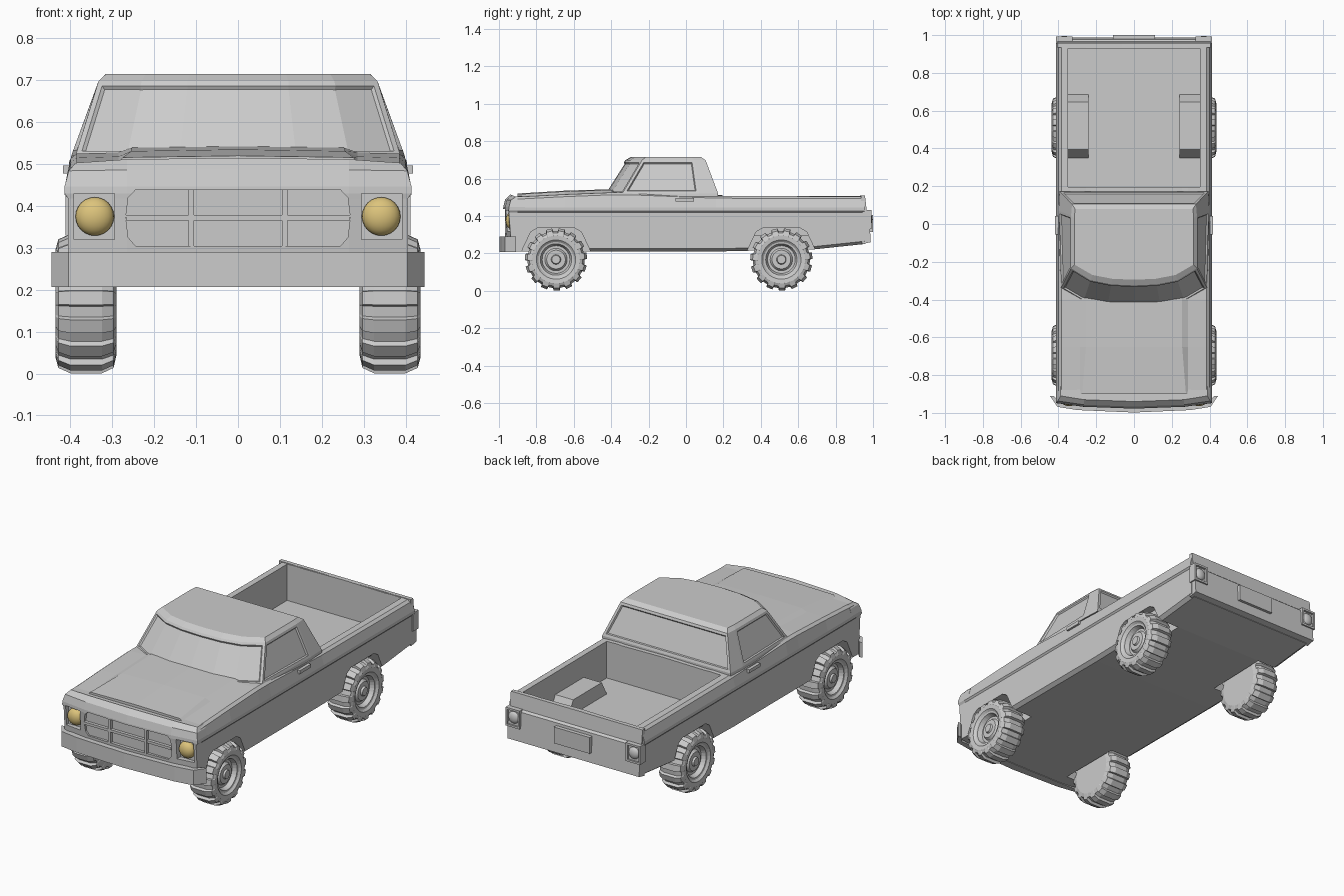
import bpy, bmesh, math
from mathutils import Vector

if "Cube" in bpy.data.objects:
    bpy.data.objects.remove(bpy.data.objects["Cube"])


def finish(name, bm):
    bmesh.ops.recalc_face_normals(bm, faces=bm.faces)
    me = bpy.data.meshes.new(name)
    bm.to_mesh(me)
    bm.free()
    ob = bpy.data.objects.new(name, me)
    bpy.context.collection.objects.link(ob)
    return ob


def mirror_ring(half):
    return half + [(-x, y, z) for x, y, z in reversed(half) if abs(x) > 1e-6]


def loft_bm(rings):
    bm = bmesh.new()
    rows = [[bm.verts.new(p) for p in r] for r in rings]
    n = len(rows[0])
    for a, b in zip(rows, rows[1:]):
        for i in range(n):
            j = (i + 1) % n
            bm.faces.new((a[i], a[j], b[j], b[i]))
    bm.faces.new(rows[0])
    bm.faces.new(rows[-1])
    bmesh.ops.recalc_face_normals(bm, faces=bm.faces)
    return bm


def loft(name, rings):
    return finish(name, loft_bm(rings))


def prism_x(name, pts, x0, x1):
    return loft(name, [[(x, y, z) for y, z in pts] for x in (x0, x1)])


def prism_y(name, pts, y0, y1):
    return loft(name, [[(x, y, z) for x, z in pts] for y in (y0, y1)])


def box(name, x0, x1, y0, y1, z0, z1):
    return prism_x(name, [(y0, z0), (y1, z0), (y1, z1), (y0, z1)], x0, x1)


def cut(ob, cutters):
    for c in cutters:
        m = ob.modifiers.new("cut", 'BOOLEAN')
        m.operation, m.solver, m.object = 'DIFFERENCE', 'EXACT', c
        bpy.context.view_layer.objects.active = ob
        bpy.ops.object.modifier_apply(modifier=m.name)
    for c in cutters:
        bpy.data.objects.remove(c)


def ball(name, loc, r, ry):
    bm = bmesh.new()
    bmesh.ops.create_uvsphere(bm, u_segments=24, v_segments=12, radius=1)
    for v in bm.verts:
        v.co = Vector((v.co.x * r, v.co.y * ry, v.co.z * r)) + Vector(loc)
    for f in bm.faces:
        f.smooth = True
    return finish(name, bm)


WHEELS = (-0.695, 0.51)
SIDES = (-1, 1)


# Main body: cross-sections along the length (y, hood height, fender height, bottom)
def section(y, zt, zf, zb):
    return mirror_ring([(0, y, zt), (0.255 + 0.02 * (y < -0.8), y, zt - 0.004), (0.285, y, zf),
                        (0.385, y, zf - 0.003), (0.40, y, zf - 0.015), (0.414, y, 0.445),
                        (0.414, y, 0.427), (0.406, y, 0.418), (0.406, y, zb + 0.015),
                        (0.385, y, zb), (0, y, zb)])


body = loft("body", [section(*s) for s in (
    (-0.90, 0.520, 0.505, 0.21), (-0.65, 0.535, 0.518, 0.21), (-0.40, 0.543, 0.528, 0.21),
    (-0.30, 0.53, 0.528, 0.21), (0.16, 0.512, 0.51, 0.21), (0.69, 0.51, 0.508, 0.222),
    (0.955, 0.51, 0.508, 0.25))])


def arch(y, s, name="arch_cutter"):
    pts = [(y - 0.19, 0.15), (y - 0.18, 0.22), (y - 0.135, 0.315), (y - 0.10, 0.335),
           (y + 0.10, 0.335), (y + 0.135, 0.315), (y + 0.18, 0.22), (y + 0.19, 0.15)]
    return prism_x(name, pts, s * 0.275, s * 0.5)


cut(body, [box("bed_cutter", -0.35, 0.35, 0.195, 0.93, 0.305, 0.6)] +
    [arch(y, s) for y in WHEELS for s in SIDES])


# Nose: bowed front outline lofted upward and rolled into the hood
def nose_ring(z, y0, w, drop=0.0):
    return mirror_ring([(0, y0, z), (0.265, y0 + 0.01, z - drop * 0.3), (w, y0 + 0.03, z - drop),
                        (w, -0.86, z - drop), (0, -0.86, z)])


nose = loft("nose", [nose_ring(0.21, -0.962, 0.406), nose_ring(0.418, -0.977, 0.406),
                     nose_ring(0.43, -0.978, 0.414), nose_ring(0.447, -0.977, 0.414),
                     nose_ring(0.487, -0.967, 0.404, 0.003), nose_ring(0.515, -0.94, 0.388, 0.012)])
grille_pts = [(-0.245, 0.305), (0.245, 0.305), (0.262, 0.325), (0.268, 0.372), (0.262, 0.42),
              (0.245, 0.438), (-0.245, 0.438), (-0.262, 0.42), (-0.268, 0.372), (-0.262, 0.325)]
cutters = [prism_y("grille_cutter", grille_pts, -1.1, -0.95)]
for s in SIDES:
    cutters.append(box("lamp_cutter", s * 0.295, s * 0.392, -1.1, -0.925, 0.32, 0.43))
    cutters.append(arch(WHEELS[0], s))
cut(nose, cutters)

# Grille bars
box("grille_bar_middle", -0.267, 0.267, -0.967, -0.94, 0.365, 0.379)
for s in SIDES:
    box("grille_bar_upright", s * 0.105, s * 0.118, -0.968, -0.94, 0.303, 0.44)

# Headlights
yellow = bpy.data.materials.new("lamp_yellow")
yellow.diffuse_color = (0.72, 0.55, 0.20, 1)
yellow.use_nodes = True
yellow.node_tree.nodes["Principled BSDF"].inputs["Base Color"].default_value = yellow.diffuse_color
for s in SIDES:
    ball("headlight", (s * 0.342, -0.932, 0.375), 0.046, 0.032).data.materials.append(yellow)

# Front bumper: wrapped bar
plan = [(0, -0.998), (0.30, -0.985), (0.405, -0.968), (0.445, -0.91),
        (0.425, -0.91), (0.39, -0.945), (0, -0.95)]
loft("front_bumper", [mirror_ring([(x, y, z) for x, y in plan]) for z in (0.207, 0.29)])

# Cab: windshield, side windows and rear window inset from the lofted shell
def cab_ring(z, pts):
    return mirror_ring([(x, y, z) for x, y in pts])


base = [(0, -0.438), (0.14, -0.434), (0.27, -0.41), (0.39, -0.34), (0.40, 0.07), (0.395, 0.172), (0, 0.172)]
eave = [(0, -0.325), (0.12, -0.32), (0.23, -0.298), (0.333, -0.235), (0.333, 0.045), (0.328, 0.105), (0, 0.105)]
roof = [(0, -0.295), (0.115, -0.29), (0.22, -0.27), (0.315, -0.215), (0.316, 0.03), (0.312, 0.08), (0, 0.08)]
bm = loft_bm([cab_ring(0.505, base), cab_ring(0.52, [(x * 0.995, y) for x, y in base]),
              cab_ring(0.698, eave), cab_ring(0.715, roof)])
walls = [f for f in bm.faces if 0.58 < f.calc_center_median().z < 0.65 and len(f.verts) == 4]
front = [f for f in walls if f.calc_center_median().y < -0.25]
rear = [f for f in walls if f.calc_center_median().y > 0.12]
sides = [f for f in walls if abs(f.calc_center_median().x) > 0.3 and abs(f.calc_center_median().y + 0.115) < 0.05]
for group in (front, rear, sides):
    bmesh.ops.inset_region(bm, faces=group, thickness=0.014, depth=0.0, use_even_offset=True)
    bmesh.ops.inset_region(bm, faces=group, thickness=0.005, depth=-0.008, use_even_offset=True)
finish("cab", bm)

# Door handles
for s in SIDES:
    box("door_handle", s * 0.398, s * 0.418, -0.055, 0.042, 0.478, 0.497)

# Wheel boxes inside the bed
for s in SIDES:
    prism_x("bed_wheel_box", [(0.345, 0.295), (0.395, 0.385), (0.645, 0.385), (0.69, 0.295)],
            s * 0.24, s * 0.36)

# Tailgate, licence panel and tail lights
prism_x("tailgate", [(0.935, 0.509), (0.957, 0.509), (0.966, 0.43), (0.978, 0.42),
                     (0.988, 0.26), (0.94, 0.249)], -0.404, 0.404)
box("rear_plate", -0.11, 0.11, 0.97, 1.0, 0.315, 0.405)
for s in SIDES:
    frame = box("tail_light_frame", s * 0.325, s * 0.412, 0.945, 0.992, 0.33, 0.432)
    cut(frame, [box("tail_cutter", s * 0.335, s * 0.402, 0.98, 1.1, 0.341, 0.421)])
    ball("tail_light", (s * 0.3685, 0.978, 0.381), 0.033, 0.018)

# Wheels: turned profile (x, radius, lug height) with raised tread lugs
PROFILE = [(0.422, 0.022, 0), (0.412, 0.026, 0), (0.412, 0.05, 0), (0.398, 0.06, 0), (0.398, 0.074, 0),
           (0.422, 0.084, 0), (0.424, 0.094, 0), (0.434, 0.105, 0), (0.436, 0.128, 0),
           (0.429, 0.142, 0.012), (0.40, 0.153, 0.014), (0.325, 0.153, 0.014),
           (0.297, 0.142, 0.012), (0.29, 0.122, 0), (0.29, 0.03, 0)]
LUGS = 15


def wheel(name, y, s):
    bm = bmesh.new()
    rows = []
    for k in range(LUGS * 4):
        step, part = divmod(k, 4)
        a = 2 * math.pi * (step + (0, 0.06, 0.54, 0.60)[part]) / LUGS
        lug = part in (1, 2)
        rows.append([bm.verts.new((s * x, y + (r + h * lug) * math.cos(a), 0.167 + (r + h * lug) * math.sin(a)))
                     for x, r, h in PROFILE])
    for a, b in zip(rows, rows[1:] + rows[:1]):
        for i in range(len(PROFILE) - 1):
            bm.faces.new((a[i], a[i + 1], b[i + 1], b[i]))
    bm.faces.new([r[0] for r in rows])
    bm.faces.new([r[-1] for r in rows])
    return finish(name, bm)


for y, end in zip(WHEELS, ("front", "rear")):
    for s in SIDES:
        wheel(end + "_wheel", y, s)
